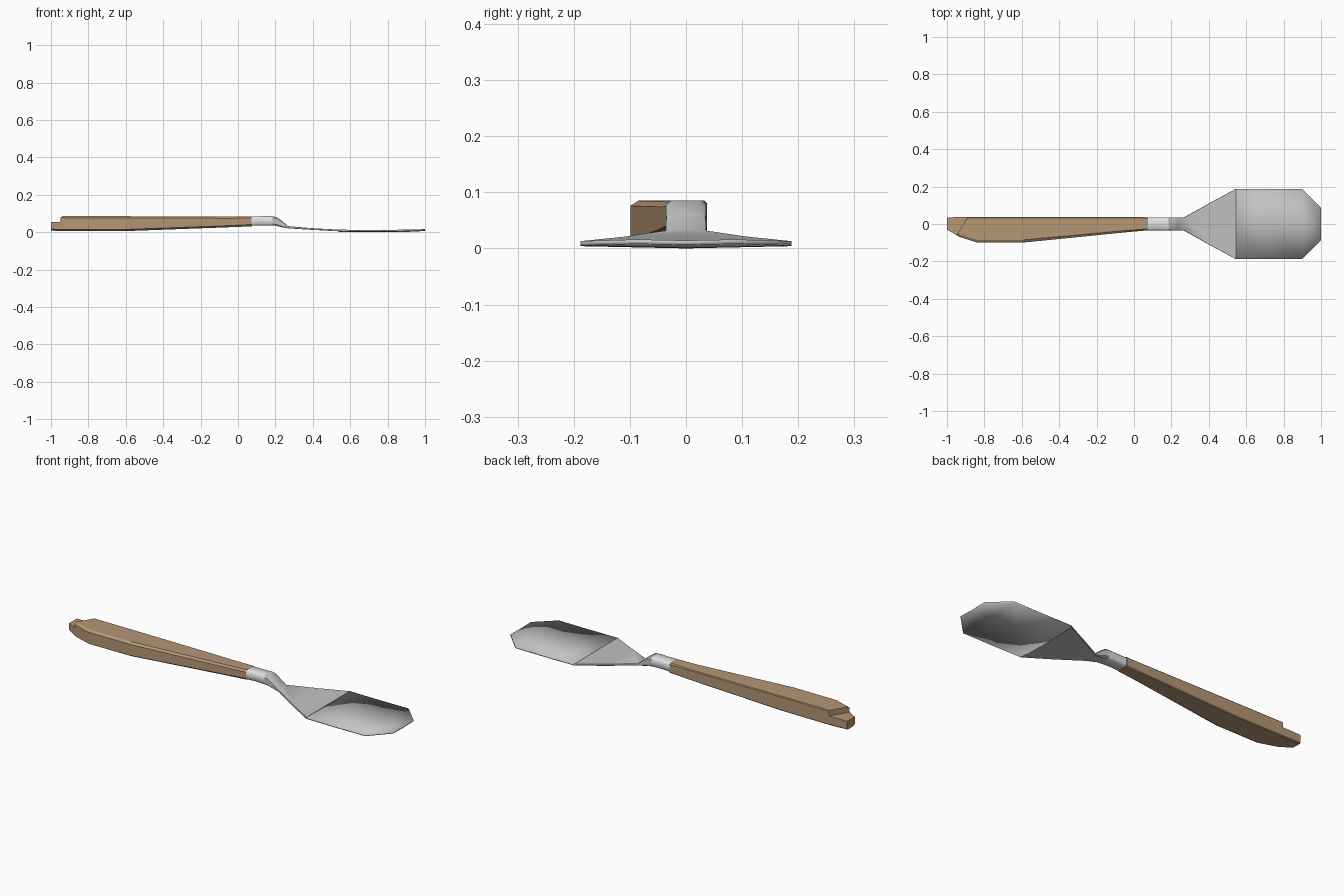
import bpy, bmesh, math

if "Cube" in bpy.data.objects:
    bpy.data.objects.remove(bpy.data.objects["Cube"])


def material(name, rgb):
    m = bpy.data.materials.new(name)
    m.diffuse_color = (*rgb, 1)
    m.use_nodes = True
    m.node_tree.nodes["Principled BSDF"].inputs["Base Color"].default_value = m.diffuse_color
    return m


wood = material("wood", (0.46, 0.31, 0.18))
steel = material("steel", (0.54, 0.54, 0.54))
bright = material("bright_metal", (0.74, 0.74, 0.74))


def loft(name, rings, mat, smooth=None):
    """Skin a list of equal-length closed rings and cap both ends."""
    bm = bmesh.new()
    vs = [[bm.verts.new(p) for p in r] for r in rings]
    n = len(rings[0])
    for a, b in zip(vs, vs[1:]):
        for i in range(n):
            j = (i + 1) % n
            bm.faces.new((a[i], a[j], b[j], b[i]))
    bm.faces.new(vs[0])
    bm.faces.new(vs[-1])
    bmesh.ops.recalc_face_normals(bm, faces=bm.faces)
    me = bpy.data.meshes.new(name)
    bm.to_mesh(me)
    bm.free()
    me.materials.append(mat)
    ob = bpy.data.objects.new(name, me)
    bpy.context.collection.objects.link(ob)
    if smooth:
        bpy.ops.object.select_all(action='DESELECT')
        ob.select_set(True)
        bpy.context.view_layer.objects.active = ob
        bpy.ops.object.shade_smooth_by_angle(angle=math.radians(smooth))
    return ob


def section(x, y0, y1, z0, z1, cy, cz, c=0.004):
    """Rectangle with a large chamfer on the -y side and a small one on +y."""
    yz = [(y0 + cy, z0), (y1 - c, z0), (y1, z0 + c), (y1, z1 - c),
          (y1 - c, z1), (y0 + cy, z1), (y0, z1 - cz), (y0, z0 + cz)]
    return [(x, y, z) for y, z in yz]


# Wooden handle, straight on one side and bellied on the other
handle = loft("handle", [section(*s) for s in (
    (-1.0, -.030, .035, .008, .084, .012, .008),
    (-.935, -.068, .037, .006, .085, .012, .008),
    (-.84, -.099, .037, .005, .085, .014, .009),
    (-.59, -.099, .037, .006, .085, .014, .009),
    (-.05, -.045, .037, .026, .083, .010, .009),
    (.075, -.034, .036, .031, .085, .008, .010, .006))], wood)

# Slanted step cut across the butt of the handle
outline = [(-1.2, -.2), (-1.03, -.2), (-.795, .2), (-1.2, .2)]
cutter = loft("step_cutter", [[(x, y, z) for x, y in outline] for z in (.055, .2)], wood)
cutter.hide_render = True
mod = handle.modifiers.new("step", 'BOOLEAN')
mod.operation = 'DIFFERENCE'
mod.object = cutter
bpy.context.view_layer.objects.active = handle
bpy.ops.object.modifier_apply(modifier="step")
bpy.data.objects.remove(cutter)

# Metal ferrule
loft("ferrule", [section(x, -w, w, z0, z1, .008, .008, .008) for x, w, z0, z1 in (
    (.072, .035, .034, .084), (.13, .034, .036, .085), (.185, .036, .035, .085))], bright, 50)

# Bent neck flaring into the flat shoulder
loft("neck", [section(x, -w, w, z0, z1, c, c, c) for x, w, z0, z1, c in (
    (.185, .036, .035, .085, .008), (.205, .036, .034, .081, .007),
    (.235, .035, .026, .060, .005), (.268, .036, .020, .032, .002),
    (.40, .110, .012, .021, .001), (.545, .188, .004, .013, .001))], steel, 40)

# Shallow bowl, a thin smooth-shaded slab
bowl = []
for x, w, lift in ((.54, .188, .001), (.72, .188, 0), (.90, .188, .001), (1.0, .088, .004)):
    dip = .004 * w / .188
    t = .008
    rim, mid = .004 + lift, .004 + lift - dip
    bowl.append([(x, -w, rim), (x, 0, mid), (x, w, rim),
                 (x, w, rim + t), (x, 0, mid + t), (x, -w, rim + t)])
loft("bowl", bowl, steel, 120)
